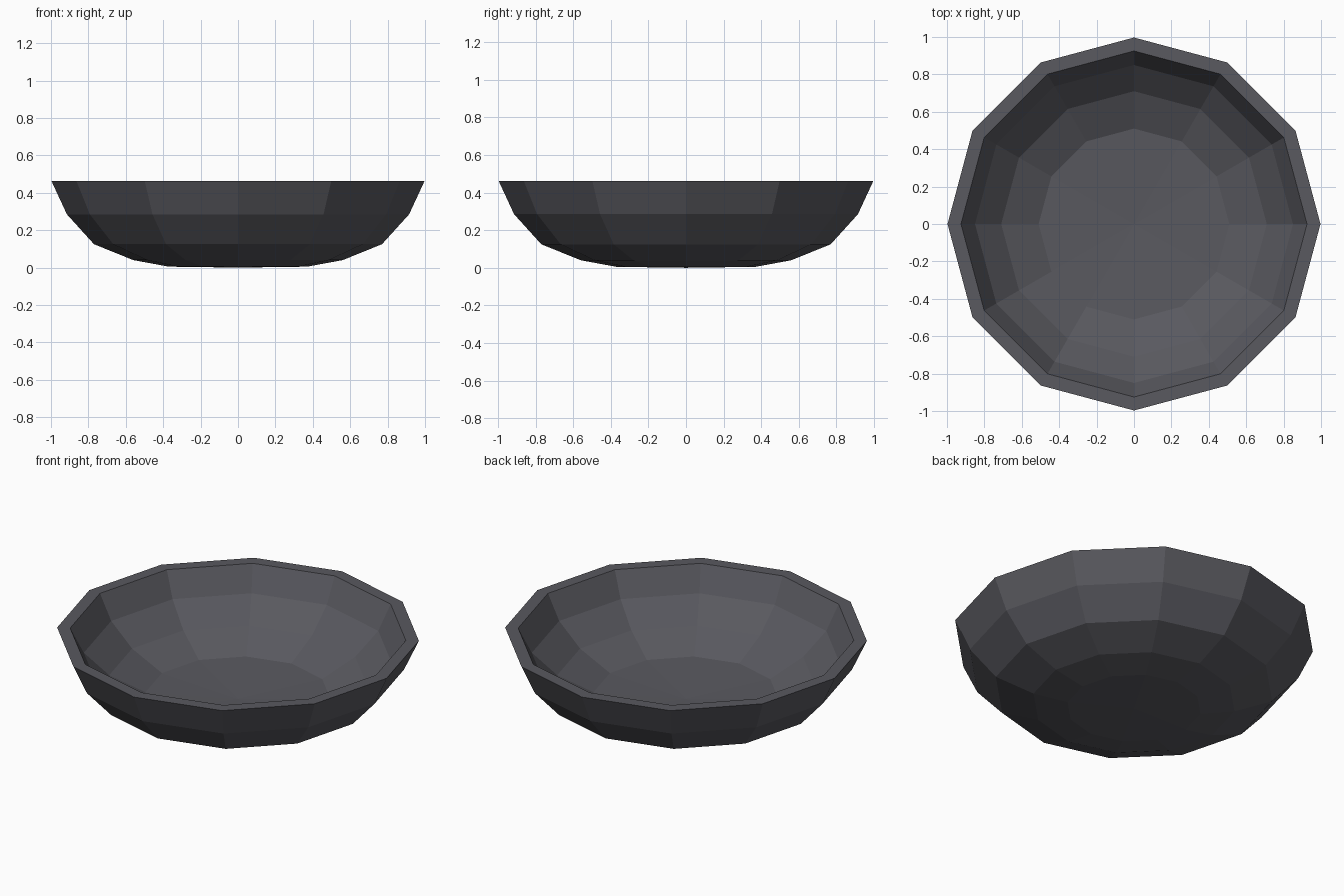
import bpy, bmesh
from math import cos, sin, tau

default = bpy.data.objects.get("Cube")
if default:
    bpy.data.objects.remove(default, do_unlink=True)

# Dark slate material
slate = bpy.data.materials.new("dark slate")
slate.use_nodes = True
colour = (0.1, 0.1, 0.115, 1)
slate.diffuse_color = colour
bsdf = slate.node_tree.nodes["Principled BSDF"]
bsdf.inputs["Base Color"].default_value = colour
bsdf.inputs["Roughness"].default_value = 0.8

SIDES = 12
# Wall section (radius, height): up the outside, over the rim, down the inside
SECTION = [(0.37, 0.005), (0.56, 0.04), (0.77, 0.125), (0.915, 0.285), (0.997, 0.462),
           (0.925, 0.462), (0.85, 0.315), (0.71, 0.185), (0.51, 0.09)]

bm = bmesh.new()
rings = [[bm.verts.new((r * cos(tau * i / SIDES), r * sin(tau * i / SIDES), z))
          for i in range(SIDES)] for r, z in SECTION]

# Faceted walls
for low, high in zip(rings, rings[1:]):
    for i in range(SIDES):
        j = (i + 1) % SIDES
        bm.faces.new((low[i], low[j], high[j], high[i]))

# Underside and floor, fanned from a centre point
for ring, z in ((rings[0], 0.0), (rings[-1], 0.07)):
    centre = bm.verts.new((0, 0, z))
    for i in range(SIDES):
        bm.faces.new((ring[i], ring[(i + 1) % SIDES], centre))

bmesh.ops.recalc_face_normals(bm, faces=bm.faces)
mesh = bpy.data.meshes.new("bowl")
bm.to_mesh(mesh)
bm.free()
mesh.materials.append(slate)
bowl = bpy.data.objects.new("bowl", mesh)
bpy.context.collection.objects.link(bowl)
